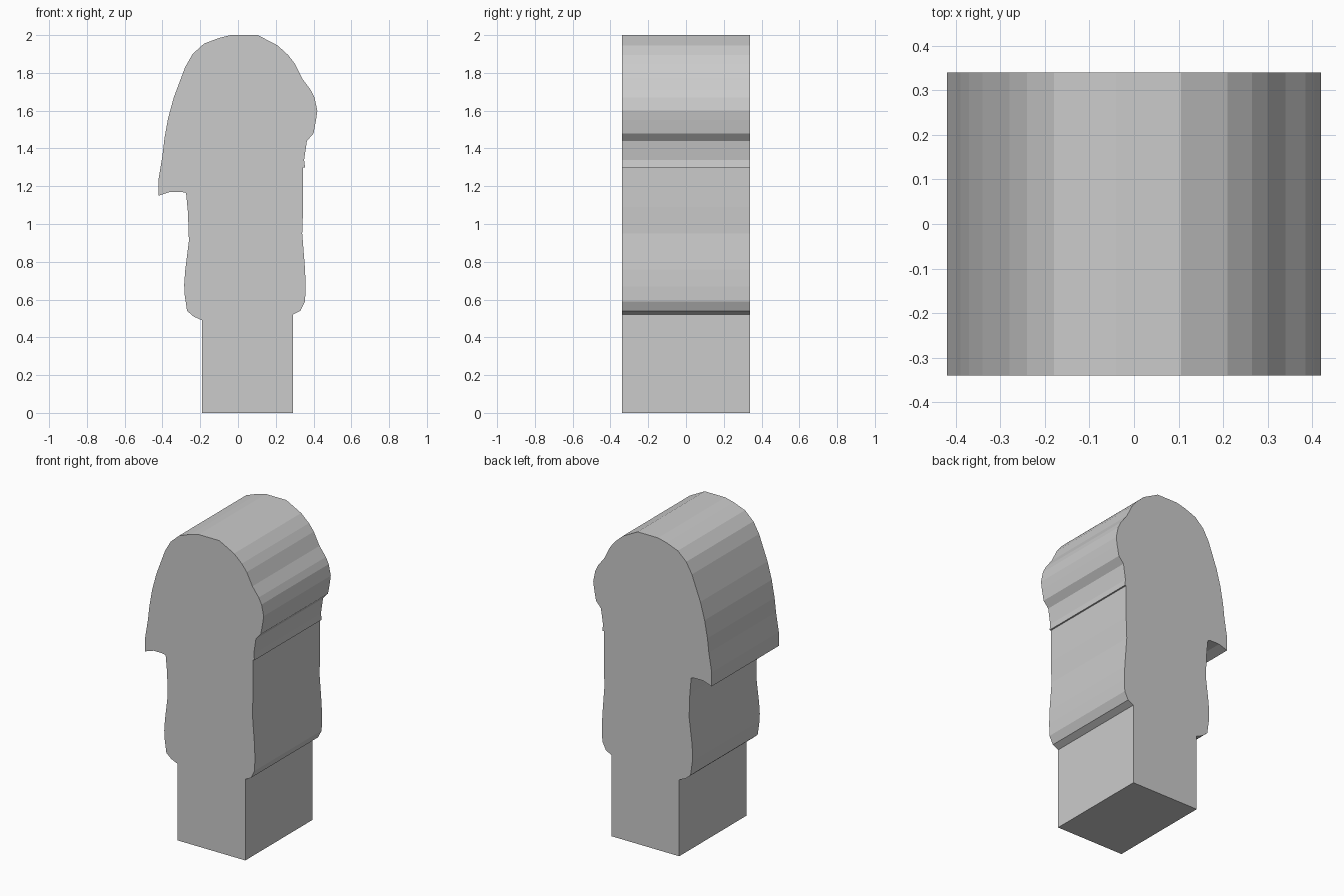
import bpy
import bmesh
from mathutils import Vector

default_cube = bpy.data.objects.get("Cube")
if default_cube:
    bpy.data.objects.remove(default_cube, do_unlink=True)

HALF_DEPTH = 0.34

# Silhouette in hundredths of a unit (x, z), clockwise from the foot
left_foot = [(-19, 0), (-19, 49)]
left_body = [(-23.5, 51), (-27, 54), (-28.3, 63), (-28.5, 68), (-28, 75),
             (-26, 91), (-26.5, 106), (-27.5, 116.5)]
left_overhang = [(-30, 117), (-36, 117), (-42, 115), (-42, 124), (-40, 136)]
crown = [(-39, 145), (-37, 156), (-34, 167), (-28, 183), (-24, 190),
         (-18, 195.5), (-10, 198.5), (-4, 200), (10.5, 200), (21, 194.5),
         (26.5, 189.5), (30, 185), (34, 177)]
right_bulge = [(38.5, 171), (40.5, 167), (42, 160), (41.3, 155), (40, 148),
               (36.5, 144)]
right_body = [(35, 134), (35.5, 130), (34.5, 130), (34.5, 109), (34, 95),
              (35.5, 76), (35.8, 67), (35.5, 59), (33, 54)]
right_foot = [(29, 52), (29, 0)]


def flat_material(name, color):
    material = bpy.data.materials.new(name)
    material.use_nodes = True
    material.diffuse_color = color
    shader = material.node_tree.nodes["Principled BSDF"]
    shader.inputs["Base Color"].default_value = color
    return material


def extrude_silhouette(name, outline, half_depth, material):
    """Build a solid by sweeping an outline from front to back."""
    mesh = bpy.data.meshes.new(name)
    bm = bmesh.new()
    verts = [bm.verts.new((x / 100, -half_depth, z / 100)) for x, z in outline]
    front = bm.faces.new(verts)
    swept = bmesh.ops.extrude_face_region(bm, geom=[front], use_keep_orig=True)
    moved = [g for g in swept["geom"] if isinstance(g, bmesh.types.BMVert)]
    bmesh.ops.translate(bm, verts=moved, vec=Vector((0, 2 * half_depth, 0)))
    bmesh.ops.recalc_face_normals(bm, faces=bm.faces[:])
    bm.to_mesh(mesh)
    bm.free()
    mesh.materials.append(material)
    obj = bpy.data.objects.new(name, mesh)
    bpy.context.collection.objects.link(obj)
    return obj


# One flat-faced solid: square foot, waisted body and rounded crown
grey = flat_material("plain grey", (0.6, 0.6, 0.6, 1.0))
silhouette = (left_foot + left_body + left_overhang + crown
              + right_bulge + right_body + right_foot)
extrude_silhouette("profile_block", silhouette, HALF_DEPTH, grey)
